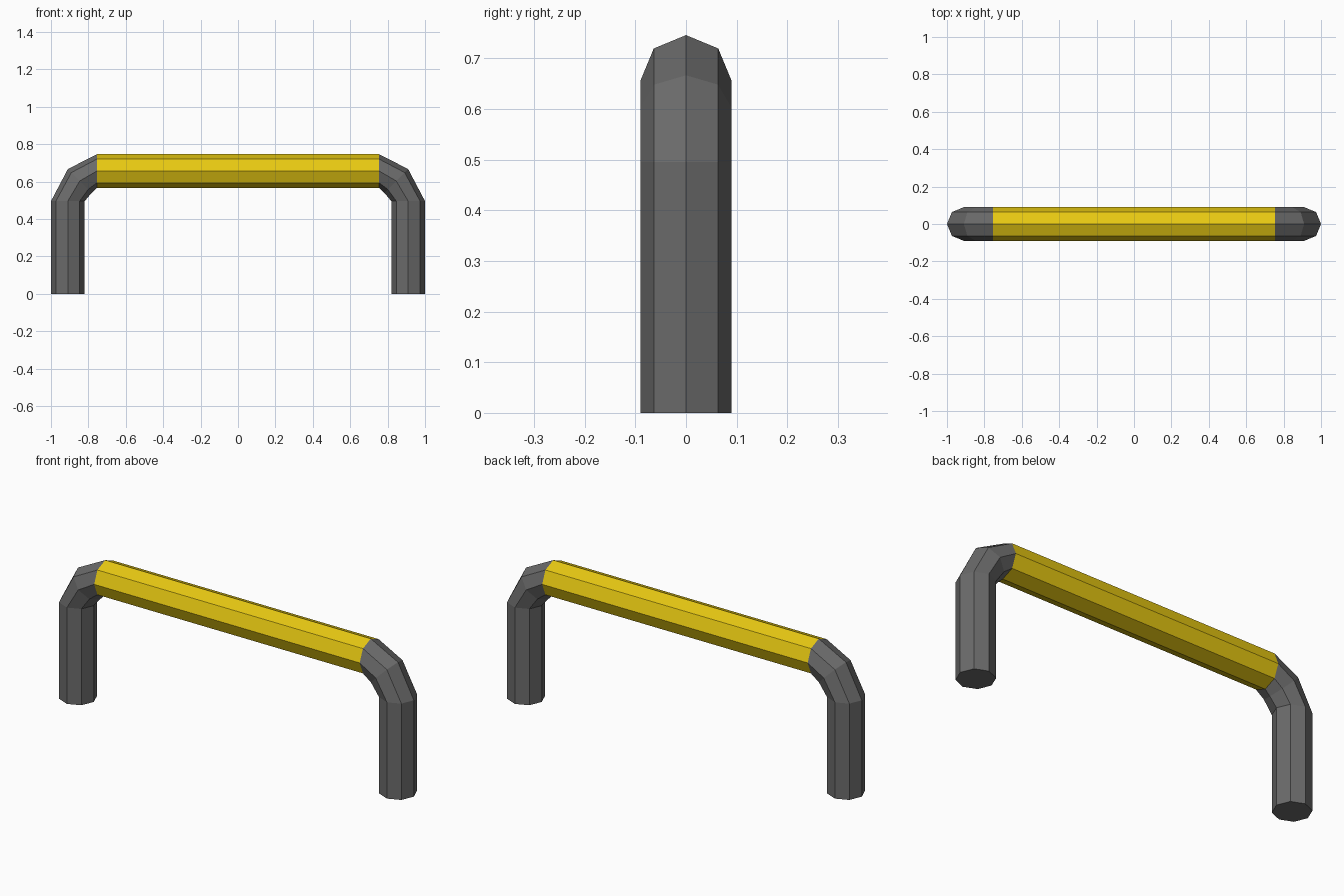
import bpy, bmesh, math
from mathutils import Vector

if "Cube" in bpy.data.objects:
    bpy.data.objects.remove(bpy.data.objects["Cube"])

SIDES, R = 8, 0.09


def material(name, color):
    m = bpy.data.materials.new(name)
    m.diffuse_color = (*color, 1)
    m.use_nodes = True
    m.node_tree.nodes["Principled BSDF"].inputs["Base Color"].default_value = m.diffuse_color
    return m


yellow = material("yellow", (0.80, 0.58, 0.006))
grey = material("dark grey", (0.145, 0.145, 0.145))


def tube(name, path, mat, cap_start=False):
    """Octagonal tube; path holds (x, z, direction angle in the xz plane)."""
    bm = bmesh.new()
    rings = []
    for x, z, deg in path:
        a = math.radians(deg)
        side = Vector((-math.sin(a), 0, math.cos(a)))
        ring = []
        for i in range(SIDES):
            t = 2 * math.pi * i / SIDES
            ring.append(bm.verts.new(Vector((x, 0, z))
                        + side * R * math.cos(t) + Vector((0, R * math.sin(t), 0))))
        rings.append(ring)
    for a, b in zip(rings, rings[1:]):
        for i in range(SIDES):
            j = (i + 1) % SIDES
            bm.faces.new((a[i], a[j], b[j], b[i]))
    if cap_start:
        bm.faces.new(rings[0])
    bmesh.ops.recalc_face_normals(bm, faces=bm.faces)
    # open tubes: make sure normals point away from the axis
    f = max(bm.faces, key=lambda f: f.calc_center_median().z)
    if f.normal.z < 0:
        bmesh.ops.reverse_faces(bm, faces=bm.faces)
    me = bpy.data.meshes.new(name)
    bm.to_mesh(me)
    bm.free()
    me.materials.append(mat)
    ob = bpy.data.objects.new(name, me)
    bpy.context.collection.objects.link(ob)
    return ob


# Yellow grip bar
tube("grip_bar", [(-0.755, 0.656, 0), (0.755, 0.656, 0)], yellow)

# Legs with bent top, mirrored to the other side
legs = tube("bent_legs", [(-0.91, 0, 90), (-0.91, 0.495, 90),
                          (-0.846, 0.603, 45), (-0.755, 0.656, 0)], grey, True)
mod = legs.modifiers.new("mirror", 'MIRROR')
mod.use_axis[0] = True
mod.use_mirror_merge = False
